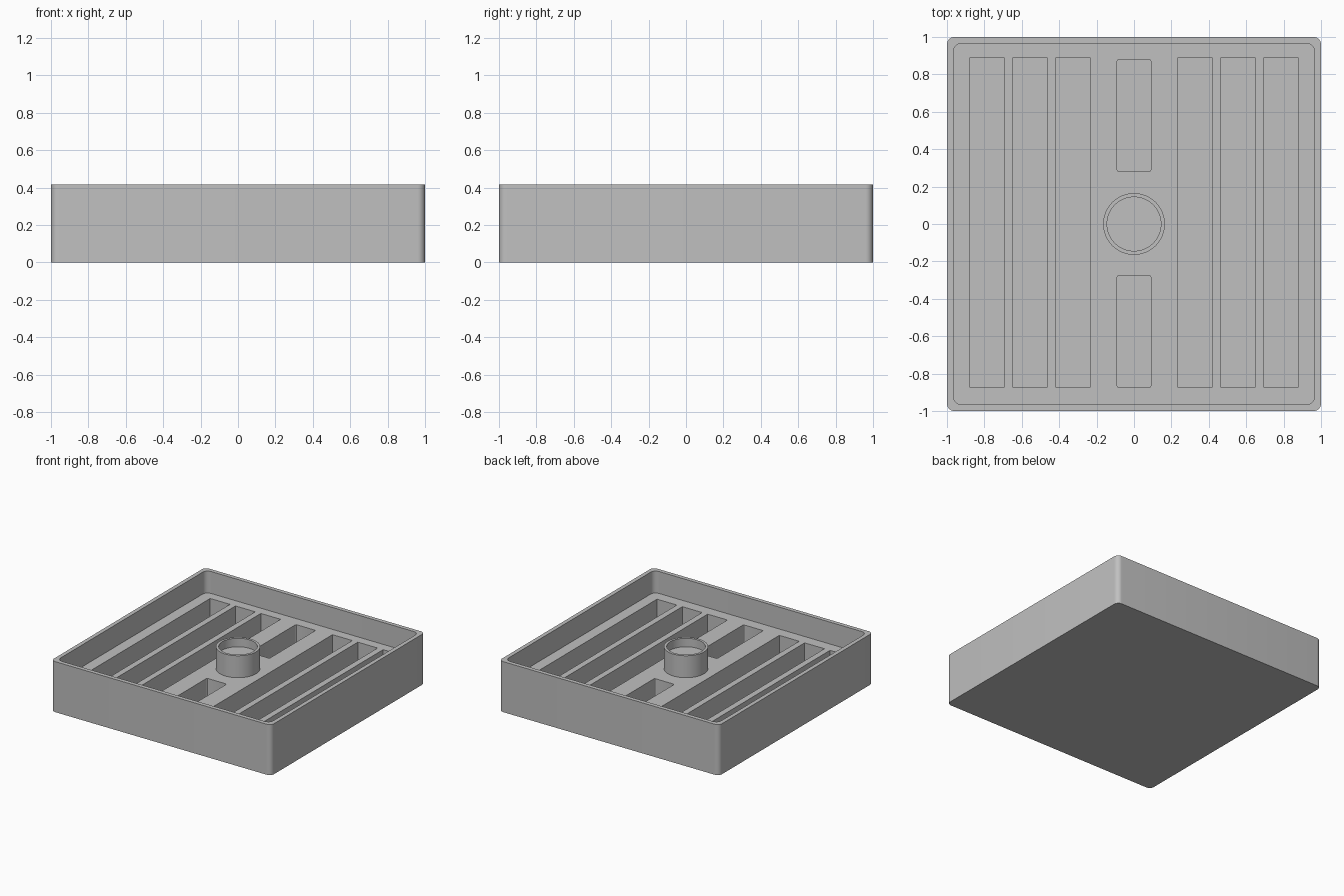
import bpy
import bmesh
import math

if "Cube" in bpy.data.objects:
    bpy.data.objects.remove(bpy.data.objects["Cube"], do_unlink=True)

HEIGHT = 0.415      # rim height
DECK = 0.235        # slotted deck inside the rim
SLOT_FLOOR = 0.05
SLOT_WIDTH = 0.18

grey = bpy.data.materials.new("plain grey")
grey.use_nodes = True
grey.diffuse_color = (0.53, 0.53, 0.53, 1)
grey.node_tree.nodes["Principled BSDF"].inputs["Base Color"].default_value = grey.diffuse_color


def make_object(name, bm):
    bmesh.ops.recalc_face_normals(bm, faces=bm.faces)
    mesh = bpy.data.meshes.new(name)
    bm.to_mesh(mesh)
    bm.free()
    mesh.materials.append(grey)
    obj = bpy.data.objects.new(name, mesh)
    bpy.context.collection.objects.link(obj)
    return obj


def rounded_outline(x0, x1, y0, y1, radius, steps=8):
    corners = [(x1, y1, -1, -1), (x0, y1, 1, -1), (x0, y0, 1, 1), (x1, y0, -1, 1)]
    points = []
    for i, (x, y, sx, sy) in enumerate(corners):
        for k in range(steps + 1):
            a = math.pi / 2 * (i + k / steps)
            points.append((x + radius * (sx + math.cos(a)), y + radius * (sy + math.sin(a))))
    return points


def add_prism(bm, outline, z0, z1):
    base = bm.faces.new([bm.verts.new((x, y, z0)) for x, y in outline])
    grown = bmesh.ops.extrude_face_region(bm, geom=[base], use_keep_orig=True)["geom"]
    top = [v for v in grown if isinstance(v, bmesh.types.BMVert)]
    bmesh.ops.translate(bm, verts=top, vec=(0, 0, z1 - z0))


def cut(target, cutter):
    mod = target.modifiers.new("cut", "BOOLEAN")
    mod.operation = "DIFFERENCE"
    mod.solver = "EXACT"
    mod.object = cutter
    with bpy.context.temp_override(object=target, active_object=target):
        bpy.ops.object.modifier_apply(modifier=mod.name)
    bpy.data.objects.remove(cutter, do_unlink=True)


def smooth(obj):
    bpy.ops.object.select_all(action="DESELECT")
    obj.select_set(True)
    bpy.context.view_layer.objects.active = obj
    bpy.ops.object.shade_smooth_by_angle(angle=math.radians(30))


# Tray block with rounded corners
bm = bmesh.new()
add_prism(bm, rounded_outline(-1, 1, -1, 1, 0.04), 0, HEIGHT)
tray = make_object("tray", bm)

# Recess inside the rim
bm = bmesh.new()
add_prism(bm, rounded_outline(-0.966, 0.966, -0.966, 0.966, 0.045), DECK, HEIGHT + 0.1)
cut(tray, make_object("recess_cutter", bm))

# Long slots on both sides, short pockets before and behind the cup
bm = bmesh.new()
half = SLOT_WIDTH / 2
for side in (-1, 1):
    for x in (0.326, 0.556, 0.786):
        c = side * x
        outline = [(c - half, -0.875), (c + half, -0.875), (c + half, 0.89), (c - half, 0.89)]
        add_prism(bm, outline, SLOT_FLOOR, DECK + 0.05)
for y0, y1 in ((0.28, 0.88), (-0.875, -0.275)):
    add_prism(bm, rounded_outline(-half, half, y0, y1, 0.01, 3), SLOT_FLOOR, DECK + 0.05)
cut(tray, make_object("slot_cutter", bm))
smooth(tray)

# Round cup in the middle, turned from its profile
bm = bmesh.new()
profile = [(0.165, DECK), (0.165, HEIGHT), (0.144, HEIGHT), (0.144, 0.345), (0, 0.345)]
verts = [bm.verts.new((r, 0, z)) for r, z in profile]
edges = [bm.edges.new(pair) for pair in zip(verts, verts[1:])]
bmesh.ops.spin(bm, geom=verts + edges, cent=(0, 0, 0), axis=(0, 0, 1),
               angle=math.tau, steps=64)
bmesh.ops.remove_doubles(bm, verts=bm.verts, dist=0.0001)
smooth(make_object("centre_cup", bm))
